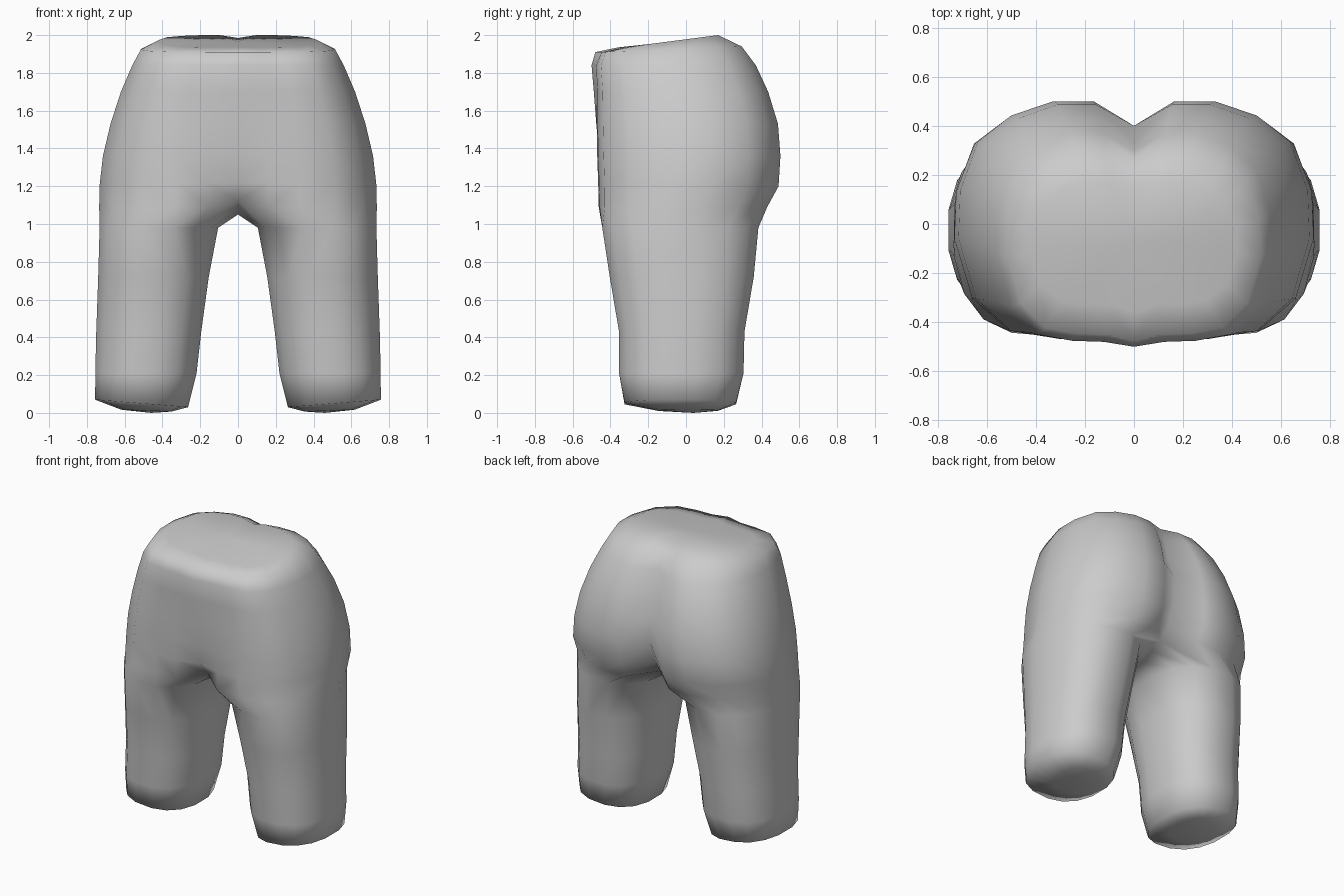
import bpy, bmesh, math

if "Cube" in bpy.data.objects:
    bpy.data.objects.remove(bpy.data.objects["Cube"])

# Half body is lofted from rings: 12 outer columns (front centre to back centre),
# plus 4 inner-thigh columns on the legs, then mirrored.
HIP = [(0, -1), (.22, -1), (.45, -.99), (.7, -.93), (.9, -.66), (1, -.15),
       (.99, .25), (.89, .66), (.7, .88), (.46, 1), (.23, 1), (0, 1)]

bm = bmesh.new()


def power(v, e):
    return math.copysign(abs(v) ** e, v)


def leg_ring(z, xi, xo, yf, yb, dz=0.0):
    pts = []
    for i in range(16):
        a = math.radians((i - 5.5) * 22.5)
        u, v = power(math.cos(a), .85), power(math.sin(a), .85)
        pts.append(((xi + xo) / 2 + u * (xo - xi) / 2,
                    (yf + yb) / 2 + v * (yb - yf) / 2, z + dz * u))
    return pts


def hip_ring(xo, yf, yb, centre_f, centre_b, zf, zb):
    pts = []
    for i, (u, v) in enumerate(HIP):
        y = (yf + yb) / 2 + v * (yb - yf) / 2
        z = zf + (zb - zf) * (v + 1) / 2
        if i == 0:
            y = centre_f
        if i == 11:
            y = centre_b
        pts.append((u * xo, y, z))
    return pts


def add(pts):
    return [bm.verts.new(p) for p in pts]


def bridge(a, b, closed):
    n = len(a) if closed else 12
    for i in range(n if closed else n - 1):
        j = (i + 1) % n
        bm.faces.new((a[i], a[j], b[j], b[i]))


def cap(ring, point):
    c = bm.verts.new(point)
    for i in range(len(ring)):
        j = (i + 1) % len(ring)
        if ring[i].co.x > 1e-5 or ring[j].co.x > 1e-5:
            bm.faces.new((ring[i], ring[j], c))


# Legs, foot end to upper thigh
legs = [add(leg_ring(*r)) for r in (
    (.012, .35, .62, -.15, .17, .005),
    (.05, .26, .76, -.33, .27, .02),
    (.21, .215, .76, -.36, .31),
    (.43, .19, .755, -.36, .315),
    (.72, .15, .745, -.41, .365),
    (.98, .10, .738, -.45, .39))]
cap(legs[0], (.46, .04, 0))

# Crotch ring, its inner part lying on the centre line
crotch_pts = hip_ring(.735, -.462, .43, -.34, .25, 1.09, 1.09)
crotch_pts[0] = (0, -.34, 1.12)
crotch_pts[11] = (0, .26, 1.11)
crotch_pts += [(0, .18, 1.07), (0, .06, 1.05), (0, -.1, 1.05), (0, -.24, 1.07)]
legs.append(add(crotch_pts))
for a, b in zip(legs, legs[1:]):
    bridge(a, b, True)

# Hips up to the waist
hips = [legs[-1]] + [add(hip_ring(*r)) for r in (
    (.732, -.465, .49, -.42, .34, 1.22, 1.20),
    (.715, -.47, .50, -.45, .40, 1.36, 1.36),
    (.675, -.473, .487, -.475, .40, 1.53, 1.53),
    (.62, -.473, .435, -.488, .33, 1.70, 1.70),
    (.56, -.48, .37, -.50, .30, 1.84, 1.84),
    (.515, -.45, .295, -.48, .26, 1.91, 1.94),
    (.42, -.33, .17, -.36, .16, 1.935, 2.0))]
for a, b in zip(hips, hips[1:]):
    bridge(a, b, False)
hips[-1][11].co.z = 1.985
cap(hips[-1], (0, -.08, 1.965))

# Mirror to the other side and weld the centre line
bmesh.ops.mirror(bm, geom=bm.verts[:] + bm.edges[:] + bm.faces[:],
                 axis='X', merge_dist=.0005)
bmesh.ops.remove_doubles(bm, verts=bm.verts[:], dist=.0005)
bmesh.ops.recalc_face_normals(bm, faces=bm.faces[:])
for f in bm.faces:
    f.smooth = True

mesh = bpy.data.meshes.new("hips_and_legs")
bm.to_mesh(mesh)
bm.free()
body = bpy.data.objects.new("hips_and_legs", mesh)
bpy.context.collection.objects.link(body)

grey = bpy.data.materials.new("light_grey")
grey.diffuse_color = (.6, .6, .6, 1)
grey.use_nodes = True
grey.node_tree.nodes["Principled BSDF"].inputs["Base Color"].default_value = grey.diffuse_color
mesh.materials.append(grey)
